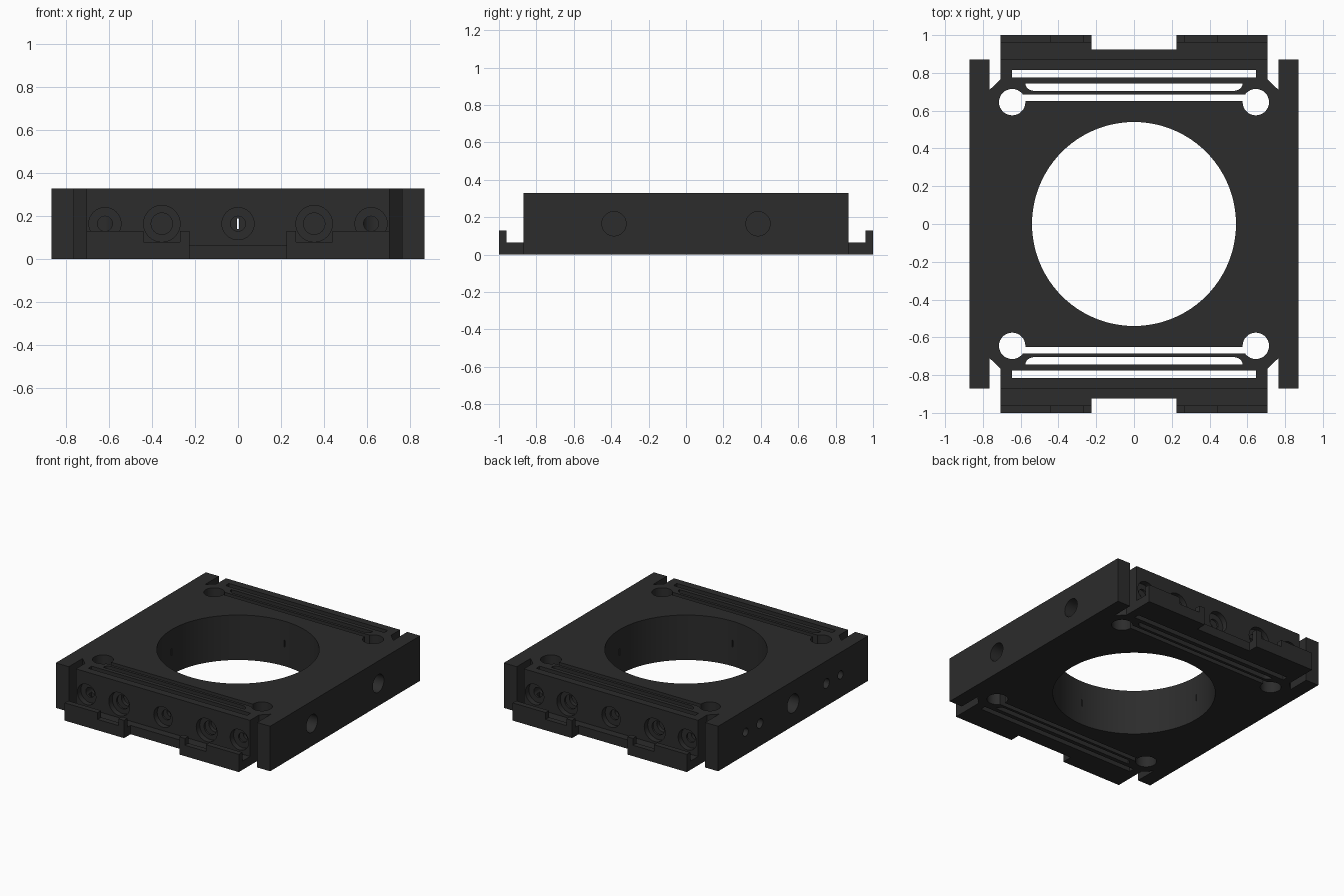
import bpy, bmesh, math
from mathutils import Vector, Matrix

if "Cube" in bpy.data.objects:
    bpy.data.objects.remove(bpy.data.objects["Cube"])

H = 0.33      # block height
ZC = 0.165    # height of the side holes


def mesh_object(name, bm):
    bmesh.ops.recalc_face_normals(bm, faces=bm.faces)
    me = bpy.data.meshes.new(name)
    bm.to_mesh(me)
    bm.free()
    ob = bpy.data.objects.new(name, me)
    bpy.context.collection.objects.link(ob)
    return ob


def prism(name, pts, z0, z1):
    bm = bmesh.new()
    face = bm.faces.new([bm.verts.new((x, y, z0)) for x, y in pts])
    ext = bmesh.ops.extrude_face_region(bm, geom=[face])
    vs = [v for v in ext["geom"] if isinstance(v, bmesh.types.BMVert)]
    bmesh.ops.translate(bm, vec=(0, 0, z1 - z0), verts=vs)
    return mesh_object(name, bm)


def box(name, x0, x1, y0, y1, z0, z1):
    return prism(name, [(x0, y0), (x1, y0), (x1, y1), (x0, y1)], z0, z1)


def rod(name, a, b, r, seg=32):
    a, b = Vector(a), Vector(b)
    bm = bmesh.new()
    bmesh.ops.create_cone(bm, cap_ends=True, segments=seg, radius1=r, radius2=r,
                          depth=(b - a).length)
    rot = Vector((0, 0, 1)).rotation_difference(b - a).to_matrix().to_4x4()
    bm.transform(Matrix.Translation((a + b) / 2) @ rot)
    return mesh_object(name, bm)


def boolean(target, tool, op="DIFFERENCE"):
    tool.hide_render = True
    m = target.modifiers.new("bool", "BOOLEAN")
    m.operation, m.solver, m.object = op, "EXACT", tool
    bpy.context.view_layer.objects.active = target
    bpy.ops.object.modifier_apply(modifier=m.name)
    bpy.data.objects.remove(tool, do_unlink=True)


# Main block: side rails with notched, chamfered corners
q = [(.87, .87), (.765, .87), (.765, .71), (.707, .765), (.707, .87)]
right_half = [(x, -y) for x, y in reversed(q)] + q
outline = right_half + [(-x, -y) for x, y in right_half]
body = prism("mounting_block", outline, 0, H)

for s in (-1, 1):
    def ybox(name, x0, x1, ya, yb, z0, z1):
        y0, y1 = sorted((s * ya, s * yb))
        return box(name, x0, x1, y0, y1, z0, z1)

    # Clip ledge with two raised hooks
    boolean(body, ybox("ledge", -.707, .707, .84, 1, 0, .065), "UNION")
    for x0, x1 in ((-.707, -.225), (.225, .707)):
        boolean(body, ybox("hook", x0, x1, .96, 1, .03, .13), "UNION")
    boolean(body, ybox("ledge_gap", -.225, .225, .925, 1.1, -.1, .3))
    for c in (-.355, .355):
        boolean(body, ybox("hook_notch", c - .085, c + .085, .94, 1.1, .08, .3))

    # Three slots right through, near the edge
    boolean(body, ybox("outer_slot", -.645, .645, .775, .815, -.1, .5))
    boolean(body, ybox("inner_slot", -.6, .6, .65, .685, -.1, .5))
    arc = [(.53 + .045 * math.sin(t * math.pi / 12),
            .745 - .04 * math.cos(t * math.pi / 12)) for t in range(7)]
    pts = [(x, s * y) for x, y in arc] + [(-x, s * y) for x, y in reversed(arc)]
    boolean(body, prism("rounded_slot", pts, -.1, .5))

    # Corner holes
    for x in (-.645, .645):
        boolean(body, rod("corner_hole", (x, s * .645, -.1), (x, s * .645, .5), .07))

# Central bore
boolean(body, rod("bore", (0, 0, -.1), (0, 0, .5), .54, 96))

for s in (-1, 1):
    # Counterbored holes in front and back walls
    for x, r1, r2 in ((-.62, .075, .035), (-.355, .085, .05), (0, .075, .035),
                      (.355, .085, .05), (.62, .075, .035)):
        boolean(body, rod("counterbore", (x, s * .83, ZC), (x, s * .93, ZC), r1))
        boolean(body, rod("bolt_hole", (x, s * .62, ZC), (x, s * .93, ZC), r2, 24))
    # Holes in the side rails
    for y, r1, r2 in ((-.385, .065, .035), (0, .068, .035), (.385, .065, .035)):
        boolean(body, rod("counterbore", (s * .78, y, ZC), (s * .93, y, ZC), r1))
        boolean(body, rod("bolt_hole", (s * .66, y, ZC), (s * .93, y, ZC), r2, 24))
    for y in (-.55, .55):
        boolean(body, rod("pin_hole", (s * .77, y, ZC), (s * .93, y, ZC), .03, 24))
    # Thin slits from the middle holes into the bore
    y0, y1 = sorted((s * .5, s * .65))
    boolean(body, box("slit_y", -.004, .004, y0, y1, ZC - .025, ZC + .025))
    y0, y1 = sorted((s * .5, s * .69))
    boolean(body, box("slit_x", y0, y1, -.004, .004, ZC - .025, ZC + .025))

# Black finish
mat = bpy.data.materials.new("black_plastic")
mat.diffuse_color = (.025, .025, .025, 1)
mat.use_nodes = True
mat.node_tree.nodes["Principled BSDF"].inputs["Base Color"].default_value = mat.diffuse_color
body.data.materials.clear()
body.data.materials.append(mat)
bpy.ops.object.select_all(action="DESELECT")
body.select_set(True)
bpy.context.view_layer.objects.active = body
bpy.ops.object.shade_smooth_by_angle(angle=math.radians(30))
